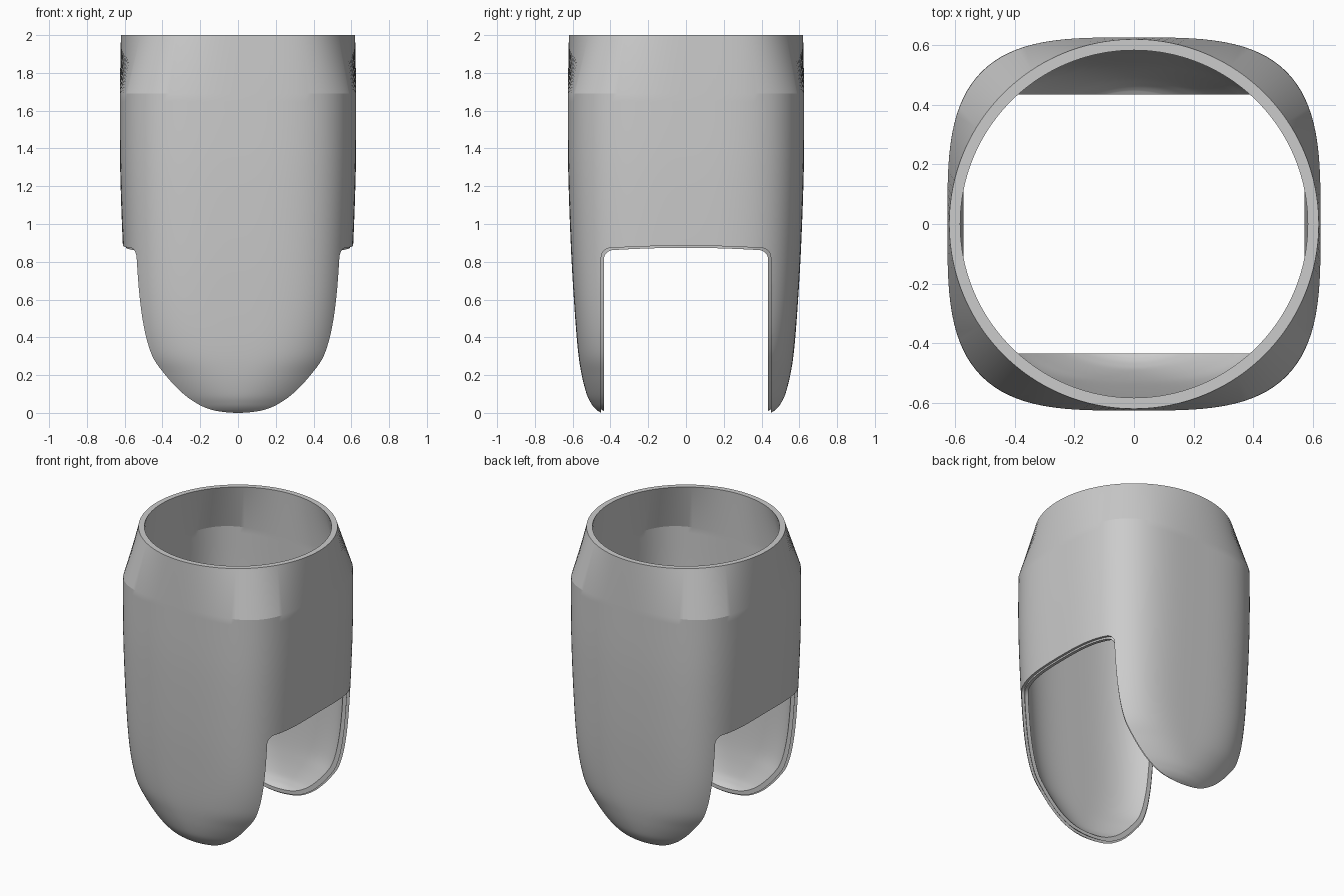
import bpy, bmesh, math
from mathutils import Vector

if "Cube" in bpy.data.objects:
    bpy.data.objects.remove(bpy.data.objects["Cube"])

SIDES = 160
STEPS = 6

grey = bpy.data.materials.new("plain_grey")
grey.use_nodes = True
grey.diffuse_color = (0.6, 0.6, 0.6, 1)
grey.node_tree.nodes["Principled BSDF"].inputs["Base Color"].default_value = (0.6, 0.6, 0.6, 1)

# Side profile: half width, squareness of the section, height
KEYS = [Vector(k) for k in (
    (0.36, 1.9, -0.05), (0.449, 1.9, 0.0), (0.478, 1.9, 0.02), (0.502, 1.95, 0.05),
    (0.526, 2.1, 0.1), (0.552, 2.5, 0.2), (0.572, 3.1, 0.33), (0.59, 3.5, 0.55),
    (0.609, 3.5, 0.87), (0.624, 3.45, 1.3), (0.626, 3.4, 1.69))]
RIM = Vector((0.62, 2.0, 2.0))


def smooth_profile():
    """Curve through the keys, then one straight step up to the round rim."""
    pts = []
    for i in range(len(KEYS) - 1):
        p0, p1, p2 = KEYS[max(i - 1, 0)], KEYS[i], KEYS[i + 1]
        p3 = KEYS[min(i + 2, len(KEYS) - 1)]
        for s in range(STEPS):
            t = s / STEPS
            pts.append(0.5 * (2 * p1 + (p2 - p0) * t
                              + (2 * p0 - 5 * p1 + 4 * p2 - p3) * t * t
                              + (3 * p1 - p0 - 3 * p2 + p3) * t ** 3))
    return pts + [KEYS[-1], RIM]


def inset(profile, depth):
    """Move the profile inwards along its normal."""
    out = []
    last = len(profile) - 1
    for i, p in enumerate(profile):
        d = profile[min(i + 1, last)] - profile[max(i - 1, 0)]
        normal = Vector((-d.z, d.x)).normalized() if i < last else Vector((-1, 0))
        out.append(Vector((p.x + normal.x * depth, p.y, p.z + normal.y * depth)))
    return out


def ring(bm, p):
    """Rounded-square section, from circle to squarish."""
    verts = []
    for k in range(SIDES):
        a = math.tau * k / SIDES
        c, s = math.cos(a), math.sin(a)
        r = p.x / (abs(c) ** p.y + abs(s) ** p.y) ** (1 / p.y)
        verts.append(bm.verts.new((r * c, r * s, p.z)))
    return verts


def make_object(name, bm):
    bmesh.ops.recalc_face_normals(bm, faces=bm.faces[:])
    mesh = bpy.data.meshes.new(name)
    bm.to_mesh(mesh)
    bm.free()
    mesh.materials.append(grey)
    obj = bpy.data.objects.new(name, mesh)
    bpy.context.collection.objects.link(obj)
    return obj


def wall(name, outer_depth, inner_depth):
    """Closed sleeve between two insets of the profile."""
    bm = bmesh.new()
    profile = smooth_profile()
    path = inset(profile, outer_depth) + inset(profile, inner_depth)[::-1]
    rings = [ring(bm, p) for p in path]
    for a, b in zip(rings, rings[1:] + rings[:1]):
        for k in range(SIDES):
            j = (k + 1) % SIDES
            bm.faces.new((a[k], a[j], b[j], b[k]))
    return make_object(name, bm)


def opening_cutter(half, top, radius=0.05, arch=0.012):
    """Side opening with rounded corners and a slightly arched top."""
    side = [(half, -0.3)]
    for k in range(9):
        a = math.pi / 2 * k / 8
        side.append((half - radius + radius * math.cos(a),
                     top - radius + radius * math.sin(a)))
    edge = half - radius
    side += [(edge * f, top + arch * (1 - f * f)) for f in (0.75, 0.5, 0.25)]
    outline = side + [(0, top + arch)] + [(-y, z) for y, z in reversed(side)]
    bm = bmesh.new()
    face = bm.faces.new([bm.verts.new((-1, y, z)) for y, z in outline])
    grown = bmesh.ops.extrude_face_region(bm, geom=[face])
    moved = [v for v in grown["geom"] if isinstance(v, bmesh.types.BMVert)]
    bmesh.ops.translate(bm, verts=moved, vec=(2, 0, 0))
    cutter = make_object("opening_cutter", bm)
    cutter.hide_render = True
    return cutter


def cut_and_shade(obj, cutter):
    mod = obj.modifiers.new("side_openings", 'BOOLEAN')
    mod.operation = 'DIFFERENCE'
    mod.solver = 'EXACT'
    mod.object = cutter
    bpy.ops.object.select_all(action='DESELECT')
    bpy.context.view_layer.objects.active = obj
    obj.select_set(True)
    bpy.ops.object.modifier_apply(modifier=mod.name)
    bpy.data.objects.remove(cutter)
    bpy.ops.object.shade_smooth_by_angle(angle=math.radians(15))


# Outer skin, and a liner that stands slightly proud as a lip around the openings
cut_and_shade(wall("outer_shell", 0, 0.016), opening_cutter(0.449, 0.873))
cut_and_shade(wall("inner_liner", 0.016, 0.037), opening_cutter(0.435, 0.862))
